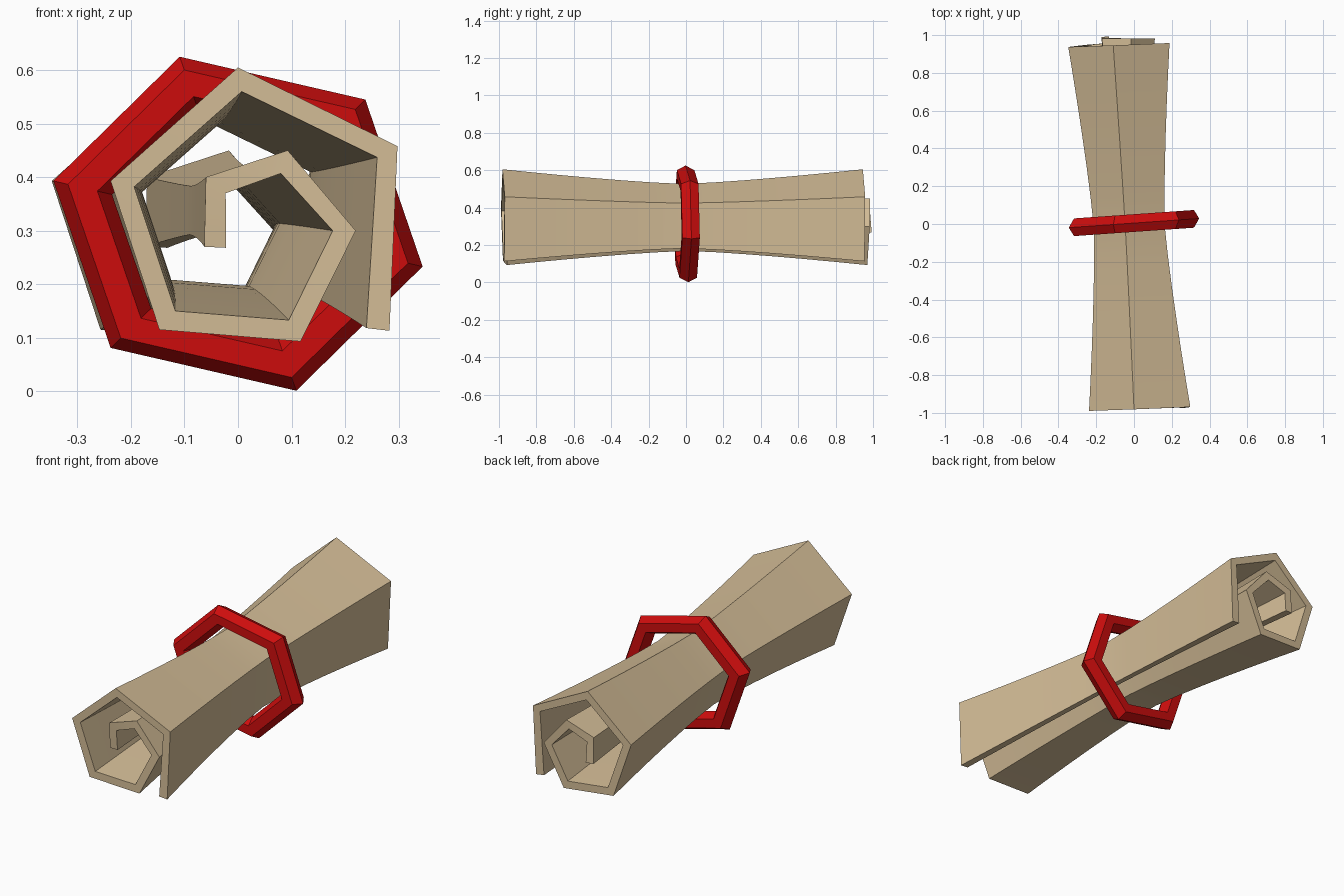
import bpy, math

if "Cube" in bpy.data.objects:
    bpy.data.objects.remove(bpy.data.objects["Cube"])


def material(name, rgb):
    m = bpy.data.materials.new(name)
    m.diffuse_color = (*rgb, 1)
    m.use_nodes = True
    m.node_tree.nodes["Principled BSDF"].inputs["Base Color"].default_value = m.diffuse_color
    return m


def build(name, verts, faces, mat):
    mesh = bpy.data.meshes.new(name)
    mesh.from_pydata(verts, [], faces)
    mesh.materials.append(mat)
    ob = bpy.data.objects.new(name, mesh)
    bpy.context.collection.objects.link(ob)
    bpy.ops.object.select_all(action='DESELECT')
    ob.select_set(True)
    bpy.context.view_layer.objects.active = ob
    bpy.ops.object.mode_set(mode='EDIT')
    bpy.ops.mesh.select_all(action='SELECT')
    bpy.ops.mesh.normals_make_consistent(inside=False)
    bpy.ops.object.mode_set(mode='OBJECT')
    bpy.ops.object.shade_smooth_by_angle(angle=math.radians(20))
    return ob


tan = material("tan parchment", (0.66, 0.51, 0.31))
red = material("red", (0.62, 0.004, 0.004))

# Rolled sheet: spiral at the front end, from the loose edge to the inner edge
outer = [(0.283, 0.113), (0.298, 0.458), (0.0, 0.605), (-0.238, 0.393),
         (-0.147, 0.115), (0.117, 0.093), (0.22, 0.30), (0.093, 0.45),
         (-0.06, 0.40), (-0.063, 0.27)]
inner = [(0.24, 0.118), (0.26, 0.437), (0.007, 0.56), (-0.194, 0.382),
         (-0.117, 0.15), (0.095, 0.133), (0.177, 0.30), (0.08, 0.407),
         (-0.023, 0.37), (-0.022, 0.268)]
n = len(outer)
loop = [(x, z, i) for i, (x, z) in enumerate(outer)]
loop += [(x, z, n - 1 - i) for i, (x, z) in enumerate(reversed(inner))]

CX, CZ, SLOPE, SEGS = 0.03, 0.345, 0.056, 12
verts, faces = [], []
for k in range(SEGS + 1):
    t = k / SEGS
    pinch = 0.70 + 0.30 * abs(2 * t - 1) ** 1.3
    for x, z, i in loop:
        slide = 0.055 * (i / (n - 1)) ** 1.4      # roll telescopes to the back
        px = CX + (x - CX) * pinch - 0.11 * t
        py = -0.988 + 1.933 * t + slide + SLOPE * (px + 0.11 * t)
        py -= SLOPE * 0.11 * t
        verts.append((px, py, CZ + (z - CZ) * pinch))
m = len(loop)
for k in range(SEGS):
    for j in range(m):
        a, b = k * m + j, k * m + (j + 1) % m
        faces.append((a, b, b + m, a + m))
for base in (0, SEGS * m):                        # end rims as quads
    for i in range(n - 1):
        faces.append((base + i, base + i + 1, base + m - 2 - i, base + m - 1 - i))
build("rolled_sheet", verts, faces, tan)

# Six-sided ring with a six-sided section, point outwards
half = [(0.345, -0.08), (0.238, 0.232), (-0.109, 0.312)]
corners = half + [(-x, -z) for x, z in half]
R = 0.054
verts, faces = [], []
for x, z in corners:
    for j in range(6):
        a = math.radians(60 * j)
        s = 1 - R * (1 - math.cos(a)) / 0.34
        verts.append((x * s, 0.005 + 0.07 * x * s + R * math.sin(a), 0.313 + z * s))
for i in range(6):
    for j in range(6):
        i2, j2 = (i + 1) % 6, (j + 1) % 6
        faces.append((i * 6 + j, i * 6 + j2, i2 * 6 + j2, i2 * 6 + j))
build("binding_ring", verts, faces, red)
